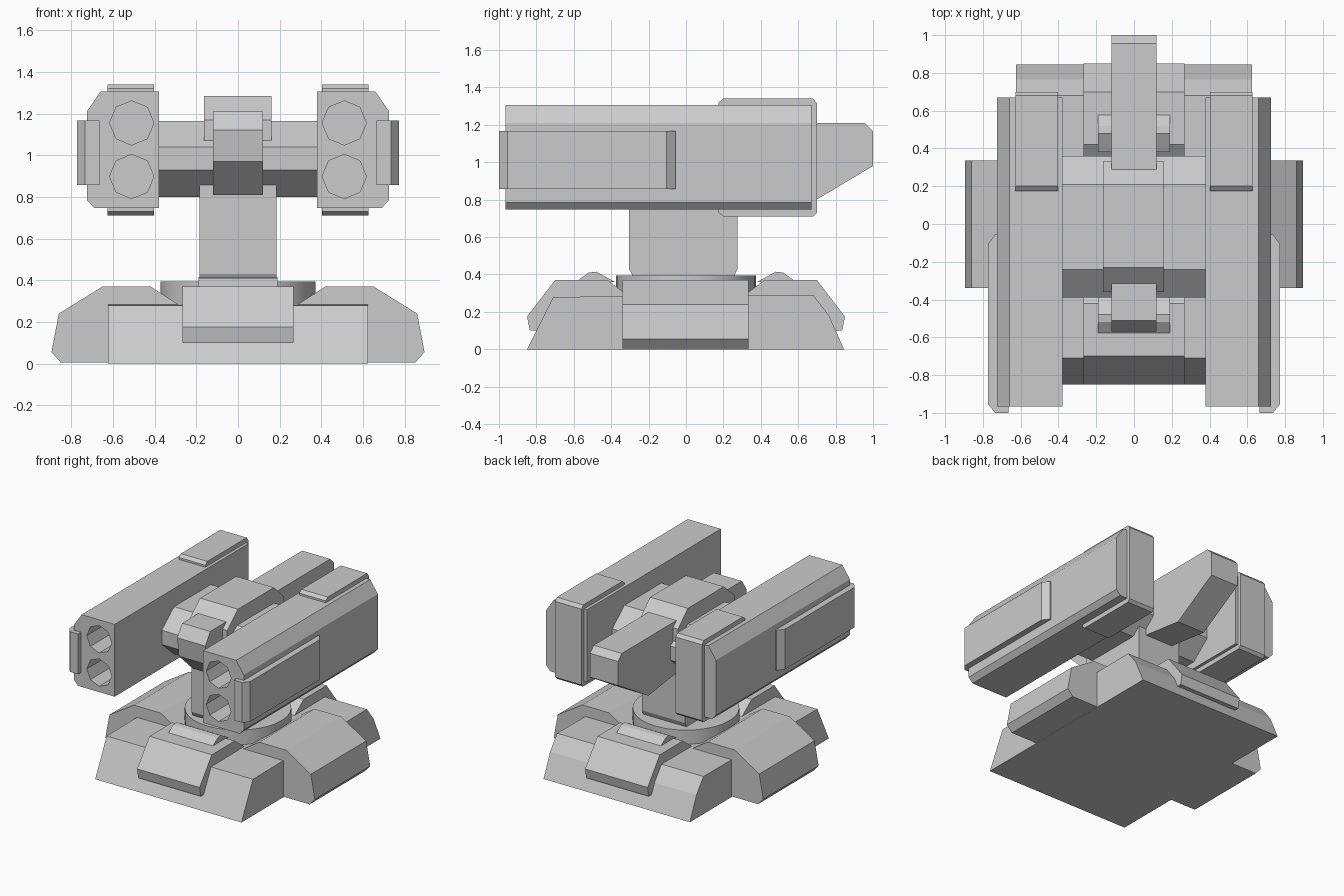
import bpy, bmesh, math

if "Cube" in bpy.data.objects:
    bpy.data.objects.remove(bpy.data.objects["Cube"])


def finish(name, bm):
    bmesh.ops.recalc_face_normals(bm, faces=bm.faces)
    mesh = bpy.data.meshes.new(name)
    bm.to_mesh(mesh)
    bm.free()
    obj = bpy.data.objects.new(name, mesh)
    bpy.context.collection.objects.link(obj)
    return obj


def prism(name, profile, lo, hi, axis):
    """Extrude a 2D profile along an axis: X takes (y, z), Y takes (x, z), Z takes (x, y)."""
    place = {'X': lambda a, b, t: (t, a, b),
             'Y': lambda a, b, t: (a, t, b),
             'Z': lambda a, b, t: (a, b, t)}[axis]
    bm = bmesh.new()
    ends = [[bm.verts.new(place(a, b, t)) for a, b in profile] for t in (lo, hi)]
    bm.faces.new(ends[0])
    bm.faces.new(ends[1])
    n = len(profile)
    for i in range(n):
        j = (i + 1) % n
        bm.faces.new((ends[0][i], ends[0][j], ends[1][j], ends[1][i]))
    return finish(name, bm)


def flip(profile, sign):
    return [(a * sign, b) for a, b in profile]


# Base slab with sloped ends
prism("base", [(-.85, 0), (-.71, .28), (.68, .29), (.765, .18), (.845, 0)], -.625, .625, 'X')

# Side feet, end armour flaps and small vents on the flaps
foot = [(.28, .005), (.85, .005), (.895, .055), (.86, .24), (.65, .37), (.42, .37), (.28, .28)]
flap = [(.30, .10), (.835, .10), (.85, .175), (.70, .37), (.42, .37), (.30, .28)]
vent = [(.38, .36), (.48, .415), (.52, .41), (.59, .36)]
for sign, side, end in ((-1, "left", "front"), (1, "right", "back")):
    prism(side + "_foot", flip(foot, sign), -.34, .335, 'Y')
    prism(end + "_flap", flip(flap, sign), -.267, .267, 'X')
    prism(end + "_vent", flip(vent, sign), -.19, .19, 'X')

# Turntable disc
bpy.ops.mesh.primitive_cylinder_add(vertices=32, radius=.373, depth=.135, location=(0, 0, .3275))
bpy.context.object.name = "turntable"
bpy.ops.object.shade_smooth_by_angle()

# Neck
prism("neck", [(-.28, .385), (.255, .385), (.275, .43), (.275, .95), (-.305, .95), (-.305, .43)],
      -.185, .185, 'X')

# Cross body joining the two pods, with a saddle on top
prism("cross_body", [(-.24, 1.165), (-.39, 1.04), (-.39, .93), (-.24, .80),
                     (.21, .80), (.36, .93), (.36, 1.04), (.21, 1.165)], -.385, .385, 'X')
prism("top_saddle", [(-.23, 1.285), (-.36, 1.17), (-.36, 1.07),
                     (.33, 1.07), (.33, 1.17), (.21, 1.285)], -.163, .16, 'X')

# Sensor nose at the front and counterweight at the back
prism("front_nose", [(-.30, 1.21), (-.51, 1.21), (-.57, 1.12), (-.55, .97), (-.38, .81), (-.30, .81)],
      -.12, .12, 'X')
prism("counterweight", [(.25, 1.21), (.955, 1.21), (1.0, 1.165), (1.0, .98), (.63, .76), (.25, .81)],
      -.12, .12, 'X')

# Launcher pods with collars and outer armour panels
pod = [(.378, 1.305), (.66, 1.305), (.725, 1.21), (.725, .785), (.69, .747), (.378, .747)]
collar = [(.175, 1.32), (.20, 1.34), (.68, 1.34), (.70, 1.315),
          (.70, .73), (.68, .71), (.20, .71), (.175, .73)]
panel = [(.665, -1.0), (.735, -1.0), (.772, -.955), (.772, -.105), (.735, -.055), (.665, -.055)]
for sign, side in ((-1, "left"), (1, "right")):
    body = prism(side + "_pod", flip(pod, sign), -.965, .67, 'Y')
    # Octagonal launch tubes cut into the front face
    for z, level in ((1.155, "upper"), (.898, "lower")):
        ring = [(sign * .51 + .106 * math.cos(math.pi * i / 4),
                 z + .106 * math.sin(math.pi * i / 4)) for i in range(8)]
        cutter = prism(f"{side}_{level}_tube_cutter", ring, -1.1, -.45, 'Y')
        cutter.hide_render = True
        cutter.hide_viewport = True
        mod = body.modifiers.new(level + "_tube", 'BOOLEAN')
        mod.operation = 'DIFFERENCE'
        mod.solver = 'EXACT'
        mod.object = cutter
    inner, outer = sorted((sign * .402, sign * .627))
    prism(side + "_collar", collar, inner, outer, 'X')
    prism(side + "_panel", flip(panel, sign), .857, 1.167, 'Z')
